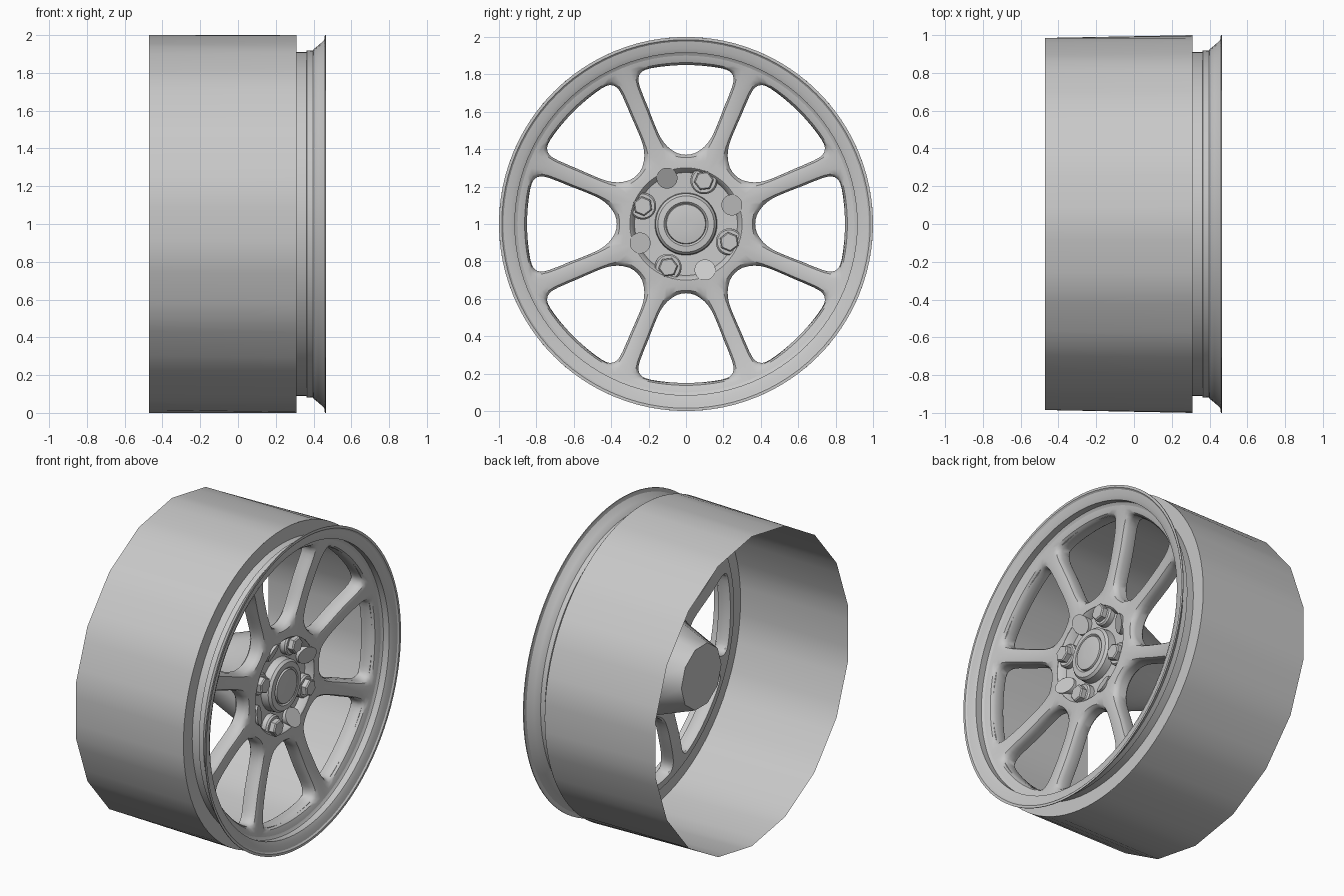
import bpy, bmesh
from math import sin, cos, pi, radians, atan2, hypot
from mathutils import Vector

cube = bpy.data.objects.get("Cube")
if cube:
    bpy.data.objects.remove(cube)

grey = bpy.data.materials.new("satin_grey")
grey.use_nodes = True
COLOUR = (0.58, 0.58, 0.58, 1)
grey.diffuse_color = COLOUR
grey.node_tree.nodes["Principled BSDF"].inputs["Base Color"].default_value = COLOUR


def polar(x, r, a):
    """Point at radius r and angle a around the wheel axle."""
    return Vector((x, r * cos(a), 1 + r * sin(a)))


def finish(bm, name, angle=35):
    bmesh.ops.remove_doubles(bm, verts=bm.verts, dist=0.0004)
    bmesh.ops.recalc_face_normals(bm, faces=bm.faces)
    mesh = bpy.data.meshes.new(name)
    bm.to_mesh(mesh)
    bm.free()
    mesh.materials.append(grey)
    obj = bpy.data.objects.new(name, mesh)
    bpy.context.collection.objects.link(obj)
    bpy.ops.object.select_all(action="DESELECT")
    obj.select_set(True)
    bpy.context.view_layer.objects.active = obj
    bpy.ops.object.shade_smooth_by_angle(angle=radians(angle))
    return obj


def loft(name, rings, cap_start=False, cap_end=False, angle=35):
    """Skin a row of closed point rings."""
    bm = bmesh.new()
    loops = [[bm.verts.new(p) for p in ring] for ring in rings]
    for a, b in zip(loops, loops[1:]):
        for i in range(len(a)):
            j = (i + 1) % len(a)
            bm.faces.new((a[i], a[j], b[j], b[i]))
    if cap_start:
        bm.faces.new(loops[0])
    if cap_end:
        bm.faces.new(loops[-1])
    return finish(bm, name, angle)


def revolve(name, profile, segs=72, **caps):
    return loft(name, [[polar(x, r, 2 * pi * i / segs) for i in range(segs)]
                       for x, r in profile], **caps)


# Barrel: round front edge easing into an 18-sided open back edge
SEGS, SIDES = 72, 18
step = 2 * pi / SIDES
back_ring, front_ring = [], []
for i in range(SEGS):
    a = 2 * pi * i / SEGS
    off = (a % step) - step / 2
    # flats are centred on a = 0, vertices half a step away
    off = ((a + step / 2) % step) - step / 2
    back_ring.append(polar(-0.47, cos(step / 2) / cos(off), a))
    front_ring.append(polar(0.31, 1.0, a))
loft("barrel", [back_ring, front_ring])

# Rim: shoulder, groove, step and flared lip, then the inside of the lip
revolve("rim_lip", [(0.31, 1.0), (0.31, 0.855), (0.36, 0.855), (0.364, 0.92),
                    (0.44, 0.915), (0.452, 0.94), (0.46, 1.0), (0.465, 1.0),
                    (0.465, 0.985), (0.447, 0.965), (0.425, 0.945),
                    (0.4, 0.925), (0.388, 0.9)], segs=96)

# Spoke disc: eight mirrored sectors, each with a rounded window
R_IN, R_OUT, HALF = 0.3, 0.91, pi / 8
WINDOW = [Vector(p) for p in (
    (0.37, 0), (0.38, 0.05), (0.415, 0.1), (0.46, 0.135), (0.53, 0.167),
    (0.62, 0.202), (0.72, 0.242), (0.775, 0.255), (0.813, 0.238),
    (0.832, 0.19), (0.845, 0.1), (0.85, 0))]


def window_point(t):
    """Smooth curve through the half window outline."""
    i = min(int(t), len(WINDOW) - 2)
    f = t - i
    flip = lambda p: Vector((p.x, -p.y))
    p1, p2 = WINDOW[i], WINDOW[i + 1]
    p0 = WINDOW[i - 1] if i else flip(p2)
    p3 = WINDOW[i + 2] if i + 2 < len(WINDOW) else flip(p1)
    return 0.5 * (2 * p1 + (p2 - p0) * f + (2 * p0 - 5 * p1 + 4 * p2 - p3) * f ** 2
                  + (3 * p1 - p0 - 3 * p2 + p3) * f ** 3)


def face_x(r):
    """Dished front face of the spokes."""
    t = (r - R_IN) / (R_OUT - R_IN)
    return 0.335 - 0.03 * t + 0.083 * t * t


border, hole, is_arc = [], [], []
for k in range(23):
    if k <= 4:
        r, a, t = R_IN, HALF * k / 4, k / 2
    elif k <= 16:
        f = (k - 4) / 12
        r, a, t = R_IN + (R_OUT - R_IN) * f, HALF, 2 + 6 * f
    else:
        f = (k - 16) / 6
        r, a, t = R_OUT, HALF * (1 - f), 8 + 3 * f
    border.append(Vector((r * cos(a), r * sin(a))))
    hole.append(window_point(t))
    is_arc.append(k < 4 or k >= 16)

# (blend from window edge to sector border, depth behind the front face)
LAYERS = [(1, 0), (0.55, 0), (0.22, 0.004), (0.06, 0.018), (0, 0.035), (0, 0.085),
          (0.1, 0.095), (1, 0.095)]
bm = bmesh.new()
for n in range(8):
    for side in (1, -1):
        rows = []
        for blend, depth in LAYERS:
            row = []
            for b, h in zip(border, hole):
                p = h.lerp(b, blend)
                r = hypot(p.x, p.y)
                a = side * atan2(p.y, p.x) + n * pi / 4
                row.append(bm.verts.new(polar(face_x(r) - depth, r, a)))
            rows.append(row)
        for p, q in zip(rows, rows[1:]):
            for k in range(len(border) - 1):
                bm.faces.new((p[k], p[k + 1], q[k + 1], q[k]))
        for k in range(len(border) - 1):
            if is_arc[k]:
                bm.faces.new((rows[0][k], rows[0][k + 1], rows[-1][k + 1], rows[-1][k]))
finish(bm, "spokes")

# Hub: recessed lug pad, and the tapered boss behind it
revolve("lug_pad", [(0.335, 0.302), (0.325, 0.29), (0.285, 0.275), (0.28, 0.13)])
revolve("hub_boss", [(0.255, 0.355), (0.14, 0.295), (-0.11, 0.205)], segs=10,
        cap_start=True, cap_end=True)

# Centre cap with raised collar
revolve("centre_cap", [(0.27, 0.168), (0.33, 0.163), (0.345, 0.15), (0.348, 0.118),
                       (0.338, 0.108), (0.35, 0.104), (0.355, 0.07), (0.356, 0.03)],
        segs=48, cap_end=True)


def lug_ring(centre_a, centre_r, radius, x, sides, slope=0):
    """Ring around one lug position; slope tilts it towards the axle."""
    out = Vector((0, cos(centre_a), sin(centre_a)))
    side = Vector((0, -sin(centre_a), cos(centre_a)))
    mid = polar(x, centre_r, centre_a)
    ring = []
    for i in range(sides):
        a = 2 * pi * i / sides
        ring.append(mid + out * radius * cos(a) + side * radius * sin(a)
                    + Vector((slope * radius * cos(a), 0, 0)))
    return ring


# Alternating hex nuts on round seats, and slant-topped studs
for n in range(4):
    a = radians(67.5 + 90 * n)
    loft("nut_seat", [lug_ring(a, 0.25, r, x, 24) for r, x in
                      ((0.072, 0.27), (0.072, 0.315), (0.064, 0.325))], cap_end=True)
    loft("hex_nut", [lug_ring(a, 0.25, r, x, 6) for r, x in
                     ((0.053, 0.31), (0.053, 0.355), (0.046, 0.362))],
         cap_end=True, angle=20)
    a += radians(45)
    loft("slanted_stud", [lug_ring(a, 0.265, 0.056, 0.25, 24),
                          lug_ring(a, 0.265, 0.056, 0.325, 24, 0.5)], cap_end=True)
